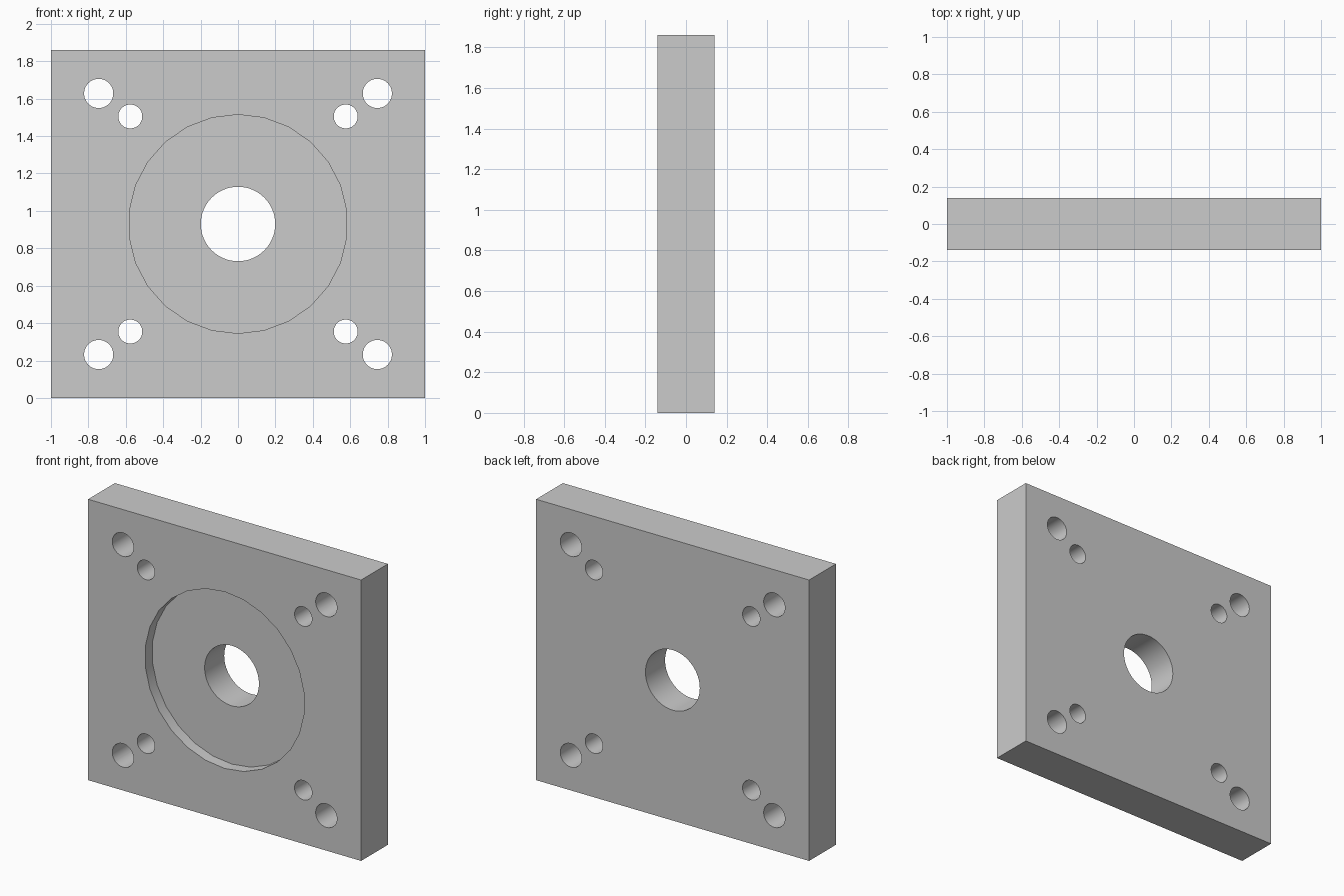
import bpy
import math

if "Cube" in bpy.data.objects:
    bpy.data.objects.remove(bpy.data.objects["Cube"])

WIDTH, HEIGHT, THICK = 2.0, 1.86, 0.28
MID_Z = HEIGHT / 2
FRONT = -THICK / 2

# Flat square-ish plate
bpy.ops.mesh.primitive_cube_add(size=1, location=(0, 0, MID_Z))
plate = bpy.context.object
plate.name = "mounting_plate"
plate.scale = (WIDTH, THICK, HEIGHT)
bpy.ops.object.transform_apply(location=False, rotation=False, scale=True)


def cut_round(name, x, z, radius, y0, y1, sides=48):
    """Cut a round hole along y between y0 and y1."""
    bpy.ops.mesh.primitive_cylinder_add(
        vertices=sides, radius=radius, depth=y1 - y0,
        location=(x, (y0 + y1) / 2, z), rotation=(math.pi / 2, 0, 0))
    cutter = bpy.context.object
    cutter.name = name
    cutter.hide_render = True
    mod = plate.modifiers.new(name, 'BOOLEAN')
    mod.operation = 'DIFFERENCE'
    mod.solver = 'EXACT'
    mod.object = cutter
    bpy.context.view_layer.objects.active = plate
    bpy.ops.object.modifier_apply(modifier=mod.name)
    bpy.data.objects.remove(cutter, do_unlink=True)


# Shallow round recess in the front face, 26 sides with a flat at the top
bpy.ops.object.select_all(action='DESELECT')
RECESS_DEPTH = 0.075
cut_round("recess_cutter", 0, MID_Z, 0.585, FRONT - 0.2, FRONT + RECESS_DEPTH, sides=26)

# Central bore
cut_round("bore_cutter", 0, MID_Z, 0.199, -0.4, 0.4, sides=64)

# Outer and inner bolt holes, mirrored to all four corners
for dx, dz, radius in ((0.745, 0.698, 0.078), (0.576, 0.575, 0.064)):
    for sx in (-1, 1):
        for sz in (-1, 1):
            cut_round("bolt_hole_cutter", sx * dx, MID_Z + sz * dz, radius, -0.4, 0.4)

# Smooth hole walls, sharp edges
bpy.ops.object.select_all(action='DESELECT')
plate.select_set(True)
bpy.context.view_layer.objects.active = plate
bpy.ops.object.shade_smooth_by_angle(angle=math.radians(30))
